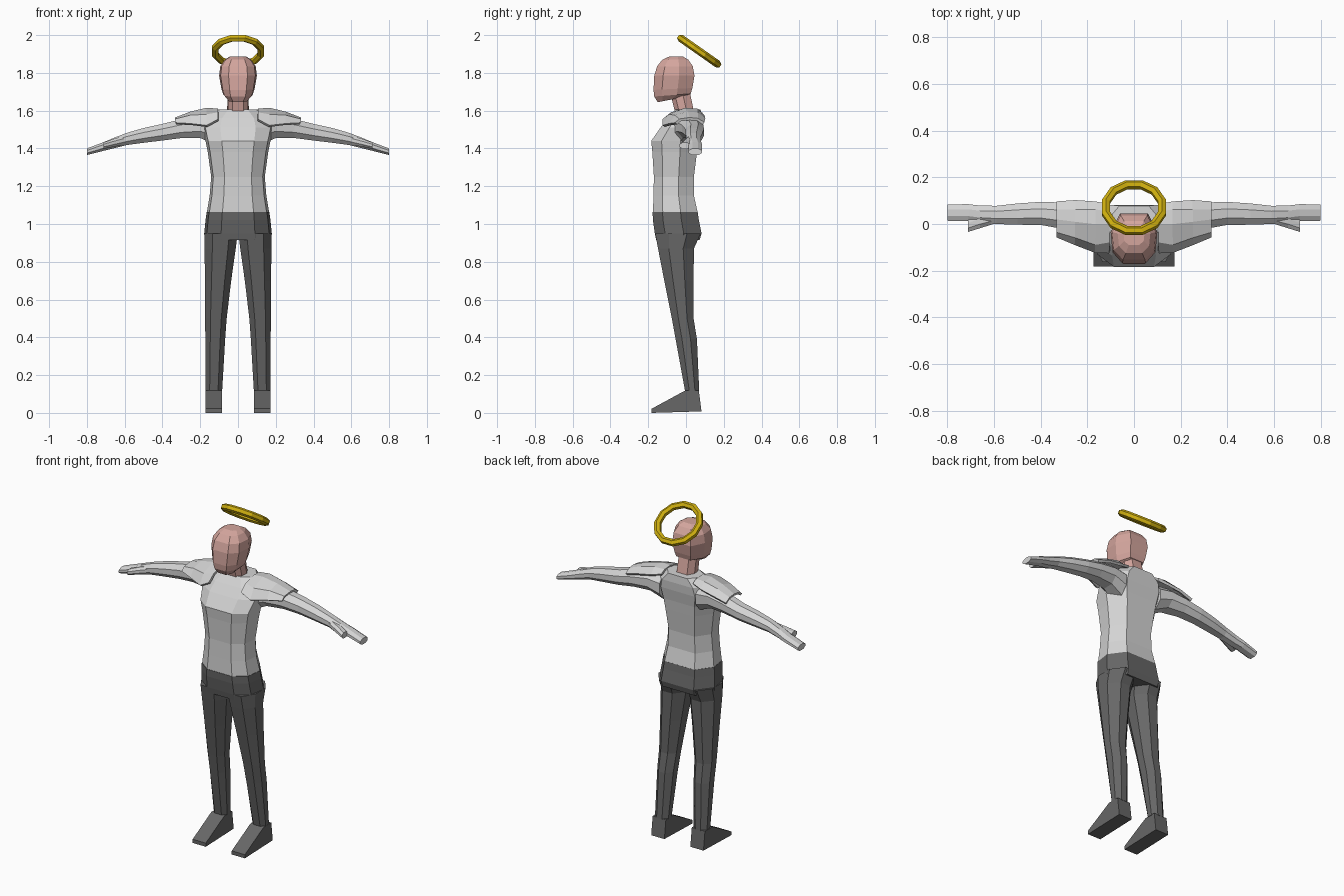
import bpy, bmesh, math
from mathutils import Matrix, Vector

if "Cube" in bpy.data.objects:
    bpy.data.objects.remove(bpy.data.objects["Cube"])


def material(name, rgb):
    m = bpy.data.materials.new(name)
    m.diffuse_color = (*rgb, 1)
    m.use_nodes = True
    m.node_tree.nodes["Principled BSDF"].inputs["Base Color"].default_value = m.diffuse_color
    return m


SHIRT = material("light grey", (0.66, 0.66, 0.66))
PANTS = material("dark grey", (0.135, 0.135, 0.135))
SKIN = material("skin pink", (0.66, 0.38, 0.34))
GOLD = material("gold", (0.64, 0.44, 0.005))


def finish(name, bm, mat):
    bmesh.ops.recalc_face_normals(bm, faces=bm.faces)
    me = bpy.data.meshes.new(name)
    bm.to_mesh(me)
    bm.free()
    me.materials.append(mat)
    ob = bpy.data.objects.new(name, me)
    bpy.context.collection.objects.link(ob)
    return ob


def loft(name, rings, mat, closed=True):
    """Skin a list of point rings; closed rings get end caps."""
    bm = bmesh.new()
    vs = [[bm.verts.new(p) for p in r] for r in rings]
    n = len(vs[0])
    for a, b in zip(vs, vs[1:]):
        for i in range(n if closed else n - 1):
            j = (i + 1) % n
            bm.faces.new((a[i], a[j], b[j], b[i]))
    if closed:
        bm.faces.new(vs[0])
        bm.faces.new(vs[-1])
    return finish(name, bm, mat)


BODY = [(-.5, 0), (.5, 0), (.92, .22), (1, .62), (.6, 1), (-.6, 1), (-1, .62), (-.92, .22)]
LIMB = [(.25, 0), (.75, 0), (1, .3), (1, .7), (.7, 1), (.3, 1), (0, .7), (0, .3)]


def level(half, front, back, z, z_back=None, cx=0):
    """Horizontal body section, optionally tilted front to back."""
    zb = z if z_back is None else z_back
    return [(cx + u * half, front + v * (back - front), z + v * (zb - z)) for u, v in BODY]


def upright(s, x, y0, y1, z0, z1):
    """Arm section standing across the x direction."""
    return [(s * x, y0 + u * (y1 - y0), z0 + v * (z1 - z0)) for u, v in LIMB]


# Torso
loft("shirt", [level(*r) for r in (
    (.165, -.175, .062, 1.06), (.150, -.172, .042, 1.15), (.142, -.170, .042, 1.25),
    (.160, -.178, .058, 1.38), (.172, -.184, .065, 1.44), (.188, -.135, .078, 1.51),
    (.170, -.095, .082, 1.56), (.105, -.055, .078, 1.605))], SHIRT)

# Hips
loft("hips", [level(*r) for r in (
    (.166, -.177, .062, 1.063), (.172, -.175, .068, 1.02),
    (.179, -.165, .082, .95), (.177, -.158, .072, .915))], PANTS)

# Neck and head
loft("neck", [level(.058, -.055, .045, 1.58), level(.055, -.085, .02, 1.70)], SKIN)
loft("head", [level(*r) for r in (
    (.052, -.150, -.03, 1.645, 1.668), (.078, -.168, .025, 1.675, 1.69),
    (.088, -.172, .034, 1.71, 1.72), (.100, -.168, .045, 1.785),
    (.094, -.153, .036, 1.835), (.070, -.125, .012, 1.870),
    (.045, -.090, -.015, 1.886))], SKIN)

for s, side in ((-1, "left"), (1, "right")):
    # Legs: z, inner x, outer x, front y, back y
    rings = []
    for z, x0, x1, y0, y1 in ((.95, .002, .178, -.163, .078), (.87, .012, .177, -.148, .042),
                              (.70, .036, .175, -.115, .040), (.50, .060, .174, -.075, .040),
                              (.39, .068, .173, -.055, .058), (.115, .084, .172, -.005, .070)):
        rings.append([(s * (x0 + u * (x1 - x0)), y0 + v * (y1 - y0), z) for u, v in LIMB])
    loft(side + "_leg", rings, PANTS)

    # Feet: side profile stretched across the width
    shoe = [(-.005, .118), (.068, .118), (.082, .008), (-.182, 0), (-.182, .022)]
    loft(side + "_foot", [[(s * x, y, z) for y, z in shoe] for x in (.086, .173)], PANTS)

    # Arms with flat hands
    loft(side + "_arm", [upright(s, *r) for r in (
        (.12, -.080, .080, 1.42, 1.575), (.20, -.050, .086, 1.455, 1.575),
        (.30, -.022, .092, 1.455, 1.555), (.40, -.004, .095, 1.442, 1.530),
        (.50, -.003, .088, 1.430, 1.508), (.59, .000, .078, 1.418, 1.482),
        (.66, .005, .079, 1.400, 1.455), (.71, .012, .085, 1.388, 1.434),
        (.80, .014, .084, 1.365, 1.400))], SHIRT)
    loft(side + "_thumb", [upright(s, *r) for r in (
        (.59, .004, .05, 1.422, 1.470), (.66, -.018, .04, 1.408, 1.450),
        (.712, -.034, .02, 1.398, 1.432))], SHIRT)

    # Shoulder pads draped over the arm tops
    pad = {
        .105: [(-.120, 1.550), (-.075, 1.585), (0, 1.603), (.05, 1.600), (.080, 1.585)],
        .165: [(-.118, 1.518), (-.085, 1.575), (0, 1.608), (.06, 1.603), (.092, 1.570)],
        .250: [(-.085, 1.528), (-.055, 1.570), (.01, 1.588), (.06, 1.583), (.098, 1.555)],
        .330: [(-.052, 1.532), (-.032, 1.550), (.02, 1.557), (.06, 1.553), (.093, 1.533)],
    }
    ob = loft(side + "_shoulder_pad",
              [[(s * x, y, z) for y, z in row] for x, row in pad.items()], SHIRT, closed=False)
    mod = ob.modifiers.new("thickness", "SOLIDIFY")
    mod.thickness = .015
    mod.offset = 0

# Halo: tilted twelve-sided ring
bm = bmesh.new()
N, M, R, r = 12, 6, .124, .020
tilt = Matrix.Translation((0, .07, 1.915)) @ Matrix.Rotation(math.radians(-35), 4, 'X')
vs = []
for i in range(N):
    a = 2 * math.pi * (i + .5) / N
    ring = []
    for j in range(M):
        b = 2 * math.pi * (j + .5) / M
        d = R + r * math.cos(b)
        ring.append(bm.verts.new(tilt @ Vector((d * math.cos(a), d * math.sin(a), r * math.sin(b)))))
    vs.append(ring)
for i in range(N):
    for j in range(M):
        p, q = vs[i], vs[(i + 1) % N]
        bm.faces.new((p[j], q[j], q[(j + 1) % M], p[(j + 1) % M]))
finish("halo", bm, GOLD)
